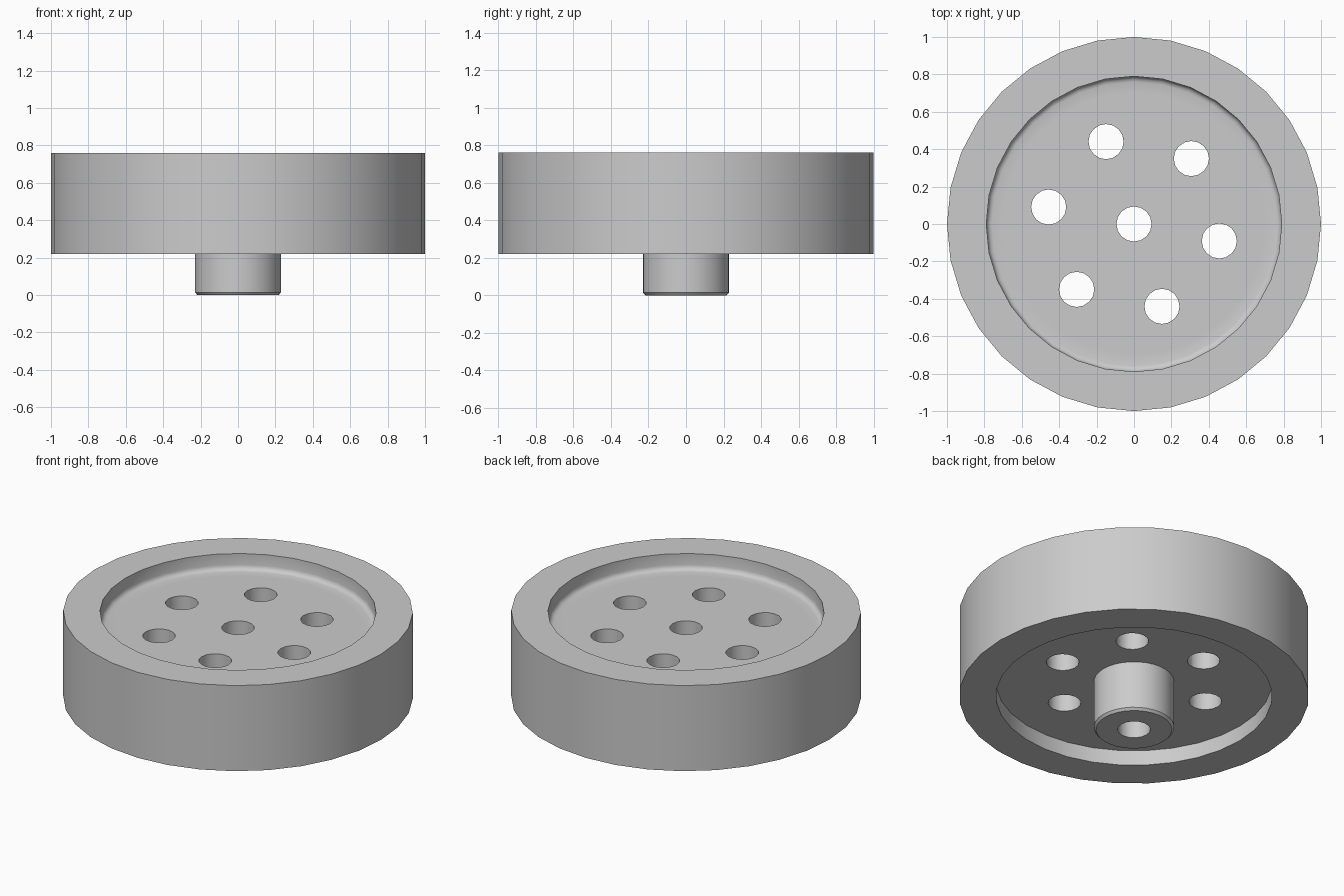
import bpy, bmesh
from math import radians, sin, cos, pi
from mathutils import Matrix, Vector

SIDES = 32
old = bpy.data.objects.get("Cube")
if old:
    bpy.data.objects.remove(old, do_unlink=True)

grey = bpy.data.materials.new("plain grey")
grey.use_nodes = True
colour = (0.6, 0.6, 0.6, 1)
grey.diffuse_color = colour
grey.node_tree.nodes["Principled BSDF"].inputs["Base Color"].default_value = colour


def finish(bm, name):
    bmesh.ops.recalc_face_normals(bm, faces=bm.faces)
    mesh = bpy.data.meshes.new(name)
    bm.to_mesh(mesh)
    bm.free()
    mesh.materials.append(grey)
    obj = bpy.data.objects.new(name, mesh)
    bpy.context.collection.objects.link(obj)
    return obj


def lathe(name, profile, closed=False):
    """Turn a list of (radius, height) points around the z axis."""
    bm = bmesh.new()
    rings = [[bm.verts.new((r * cos(2 * pi * i / SIDES), r * sin(2 * pi * i / SIDES), z))
              for i in range(SIDES)] for r, z in profile]
    pairs = list(zip(rings, rings[1:]))
    if closed:
        pairs.append((rings[-1], rings[0]))
    else:
        bm.faces.new(rings[0])
        bm.faces.new(rings[-1])
    for a, b in pairs:
        for i in range(SIDES):
            j = (i + 1) % SIDES
            bm.faces.new((a[i], a[j], b[j], b[i]))
    return finish(bm, name)


def select(obj):
    bpy.ops.object.select_all(action='DESELECT')
    obj.select_set(True)
    bpy.context.view_layer.objects.active = obj


# Heights and radii shared by the parts
low, high = 0.22, 0.76
web_low, web_high = 0.315, 0.66
rim, recess, hub, fillet = 0.95, 0.79, 0.23, 0.03

# Wheel body: hub with chamfered end, web, rim, and filleted upper recess
corner = [(recess - fillet + fillet * cos(t), web_high + fillet - fillet * sin(t))
          for t in [radians(a) for a in (0, 30, 60, 90)]]
wheel = lathe("wheel_body", [
    (hub - 0.013, 0), (hub, 0.015), (hub, web_low), (recess, web_low),
    (recess, low), (rim, low), (rim, high), (recess, high),
    *corner, (0.7, web_high)])

# Axle bore and six lightening holes
bm = bmesh.new()
spots = [Vector((0, 0))] + [Vector((cos(a), sin(a))) * 0.465
                            for a in [radians(60 * k - 11.25) for k in range(6)]]
for p in spots:
    bmesh.ops.create_cone(bm, cap_ends=True, segments=16, radius1=0.094, radius2=0.094,
                          depth=2, matrix=Matrix.Translation((p.x, p.y, 0.4)))
cutter = finish(bm, "hole_cutter")
cutter.hide_render = True
cut = wheel.modifiers.new("holes", 'BOOLEAN')
cut.operation = 'DIFFERENCE'
cut.solver = 'EXACT'
cut.object = cutter
select(wheel)
bpy.ops.object.modifier_apply(modifier=cut.name)
bpy.data.objects.remove(cutter, do_unlink=True)

# Tyre band around the rim
tyre = lathe("tyre", [(rim, low), (1, low), (1, high), (rim, high)], closed=True)

for obj in (wheel, tyre):
    select(obj)
    bpy.ops.object.shade_smooth_by_angle(angle=radians(35))
